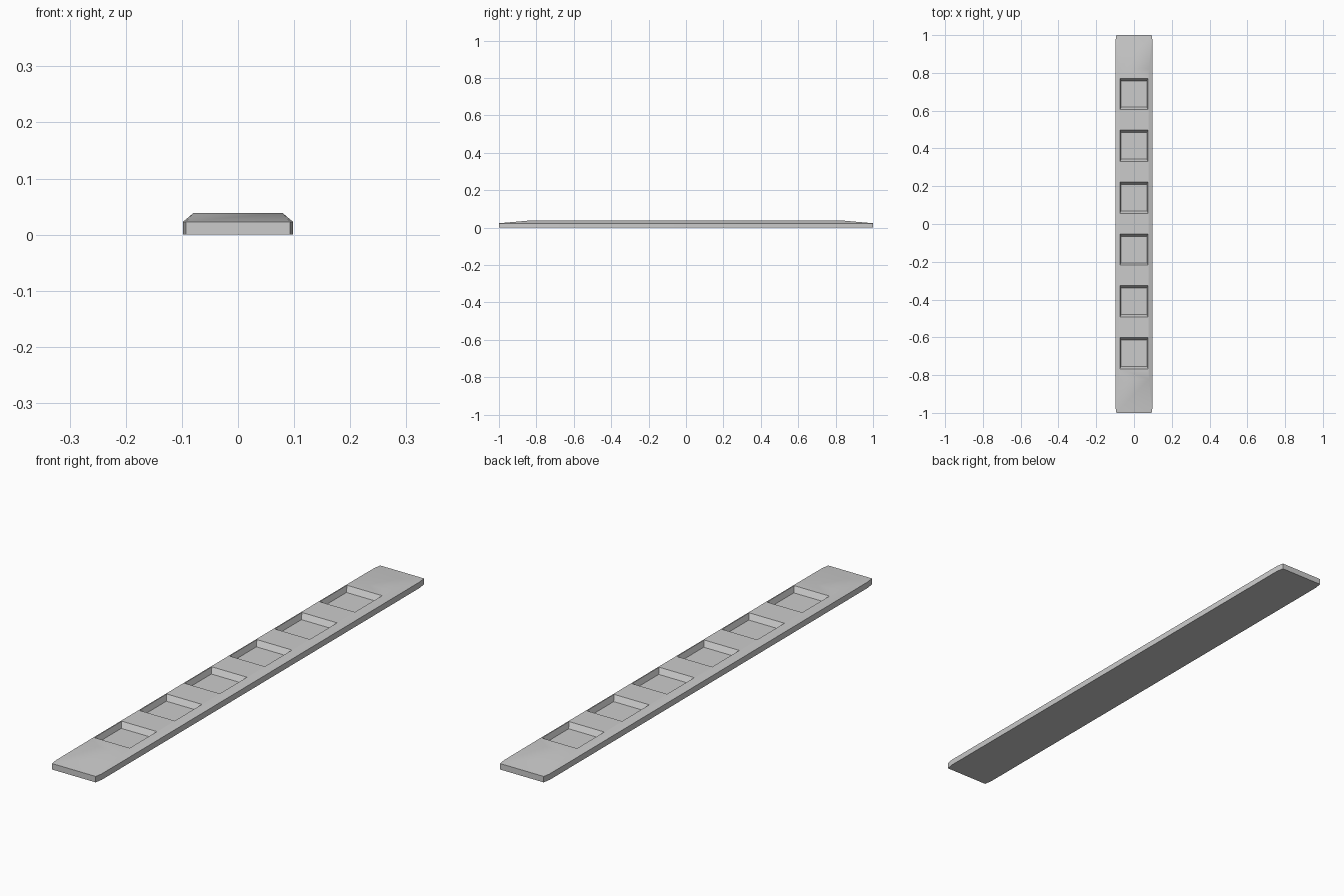
import bpy, bmesh

if "Cube" in bpy.data.objects:
    bpy.data.objects.remove(bpy.data.objects["Cube"])


def loft(name, rings):
    """Closed solid from stacked rings of equal point count, bottom to top."""
    bm = bmesh.new()
    loops = [[bm.verts.new(p) for p in ring] for ring in rings]
    n = len(loops[0])
    bm.faces.new(loops[0][::-1])
    bm.faces.new(loops[-1])
    for low, high in zip(loops, loops[1:]):
        for i in range(n):
            j = (i + 1) % n
            corners = [low[i], low[j], high[j], high[i]]
            bm.faces.new(corners)
    bmesh.ops.remove_doubles(bm, verts=bm.verts[:], dist=1e-5)
    bmesh.ops.recalc_face_normals(bm, faces=bm.faces[:])
    mesh = bpy.data.meshes.new(name)
    bm.to_mesh(mesh)
    bm.free()
    obj = bpy.data.objects.new(name, mesh)
    bpy.context.collection.objects.link(obj)
    return obj


def rect(hx, hy, z, cy=0.0):
    return [(-hx, cy - hy, z), (hx, cy - hy, z), (hx, cy + hy, z), (-hx, cy + hy, z)]


def outline(z):
    """Long bar outline with clipped corners."""
    a, b, c, d = 0.093, 0.098, 1.0, 0.97
    return [(-a, -c, z), (a, -c, z), (b, -d, z), (b, d, z),
            (a, c, z), (-a, c, z), (-b, d, z), (-b, -d, z)]


# Bar: upright sides, bevelled flanks and long ramps at both ends
plateau = [(sx * 0.079, sy * 0.82, 0.039) for sx, sy in
           ((-1, -1), (1, -1), (1, -1), (1, 1), (1, 1), (-1, 1), (-1, 1), (-1, -1))]
bar = loft("bar", [outline(0.0), outline(0.023), plateau])

# Six recessed pockets with sloping walls
for i in range(6):
    cy = 0.002 + (i - 2.5) * 0.2745
    cutter = loft(f"pocket_cutter_{i + 1}",
                  [rect(0.068, 0.070, 0.018, cy),
                   rect(0.075, 0.083, 0.039, cy),
                   rect(0.075, 0.083, 0.06, cy)])
    cutter.hide_render = True
    cutter.hide_set(True)
    cut = bar.modifiers.new(f"pocket_{i + 1}", 'BOOLEAN')
    cut.operation = 'DIFFERENCE'
    cut.solver = 'EXACT'
    cut.object = cutter

# Apply the cuts and shade
bpy.context.view_layer.objects.active = bar
bar.select_set(True)
for mod in list(bar.modifiers):
    bpy.ops.object.modifier_apply(modifier=mod.name)
for obj in [o for o in bpy.data.objects if o.name.startswith("pocket_cutter")]:
    bpy.data.objects.remove(obj)
bpy.ops.object.shade_smooth_by_angle(angle=0.5)
